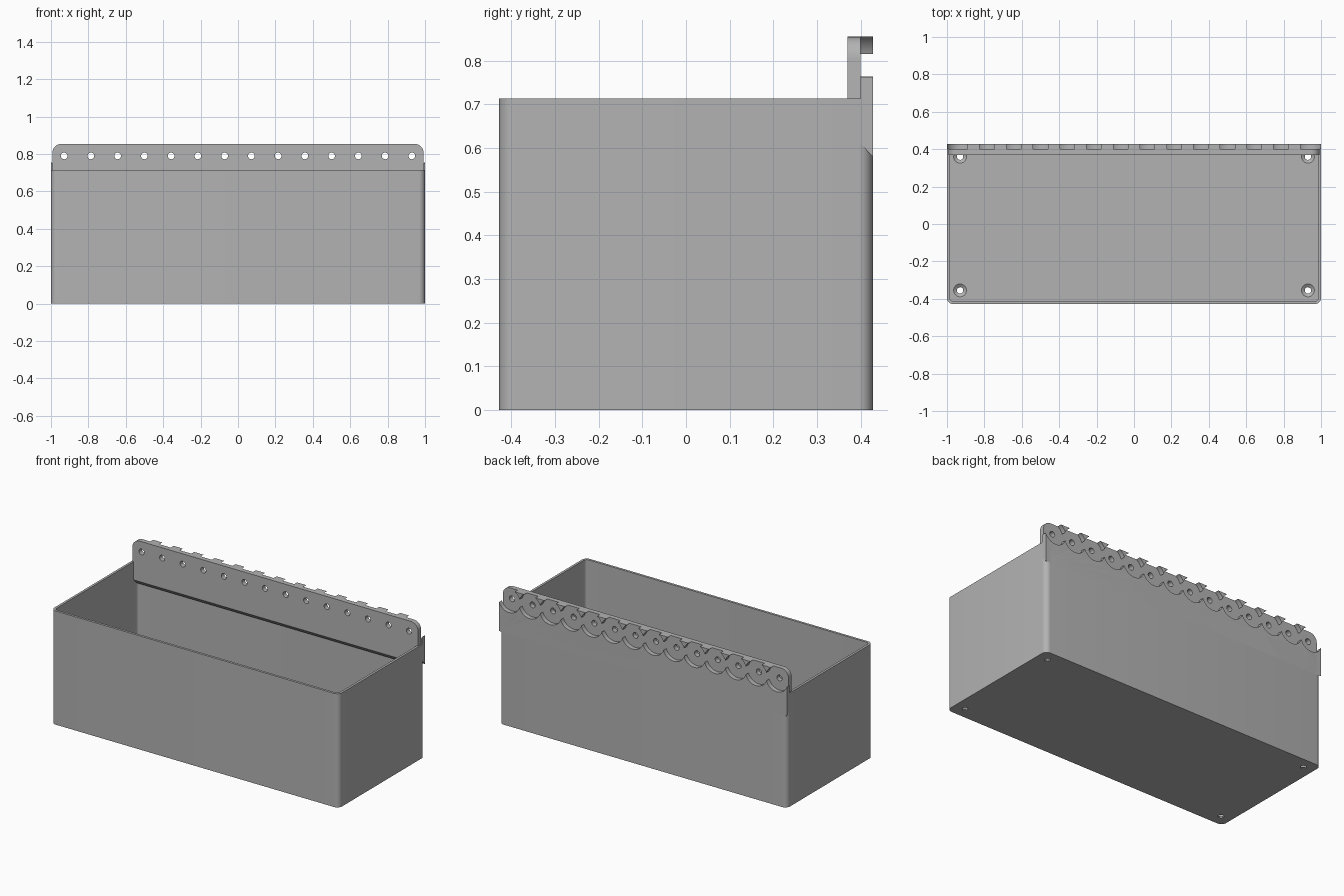
import bpy, bmesh
from math import sin, cos, pi, radians, asin, acos
from mathutils import Matrix, Vector

if "Cube" in bpy.data.objects:
    bpy.data.objects.remove(bpy.data.objects["Cube"], do_unlink=True)

grey = bpy.data.materials.new("plain grey")
grey.diffuse_color = (0.45, 0.45, 0.45, 1)
grey.use_nodes = True
grey.node_tree.nodes["Principled BSDF"].inputs["Base Color"].default_value = (0.45, 0.45, 0.45, 1)

HALF_Y, RIM, TOP = 0.428, 0.714, 0.855
WALL, FLOOR = 0.015, 0.02
PLATE_FRONT, PLATE_BACK = 0.37, 0.40
PITCH, HOLE_Z, SCALLOP = 0.143, 0.79, 0.076
HOLES = [(i - 6.5) * PITCH for i in range(14)]


def finish(bm, name):
    bmesh.ops.recalc_face_normals(bm, faces=bm.faces[:])
    mesh = bpy.data.meshes.new(name)
    bm.to_mesh(mesh)
    bm.free()
    mesh.materials.append(grey)
    obj = bpy.data.objects.new(name, mesh)
    bpy.context.collection.objects.link(obj)
    return obj


def arc(cx, cy, r, start, end, n=8):
    return [(cx + r * cos(start + (end - start) * i / n),
             cy + r * sin(start + (end - start) * i / n)) for i in range(n + 1)]


def add_prism(bm, outline, place, a, b):
    """Extrude a 2D outline between depths a and b."""
    rings = [[bm.verts.new(place(u, v, d)) for u, v in outline] for d in (a, b)]
    bm.faces.new(rings[0])
    bm.faces.new(rings[1])
    n = len(outline)
    for i in range(n):
        j = (i + 1) % n
        bm.faces.new((rings[0][i], rings[0][j], rings[1][j], rings[1][i]))


def upward(u, v, d):
    return Vector((u, v, d))


def backward(u, v, d):
    return Vector((u, d, v))


def rounded_rect(hx, hy, r):
    pts = []
    for k, (sx, sy) in enumerate(((1, 1), (-1, 1), (-1, -1), (1, -1))):
        pts += arc(sx * (hx - r), sy * (hy - r), r, k * pi / 2, (k + 1) * pi / 2)
    return pts


def add_cone(bm, matrix, r1, r2, depth):
    bmesh.ops.create_cone(bm, cap_ends=True, segments=24, radius1=r1,
                          radius2=r2, depth=depth, matrix=matrix)


def cut(obj, cutter):
    cutter.hide_render = True
    mod = obj.modifiers.new("cut", 'BOOLEAN')
    mod.operation, mod.solver, mod.object = 'DIFFERENCE', 'EXACT', cutter
    bpy.context.view_layer.objects.active = obj
    bpy.ops.object.modifier_apply(modifier=mod.name)
    bpy.data.objects.remove(cutter, do_unlink=True)


def smooth(obj):
    bpy.ops.object.select_all(action='DESELECT')
    obj.select_set(True)
    bpy.context.view_layer.objects.active = obj
    bpy.ops.object.shade_smooth_by_angle(angle=radians(30))


# Open bin with rounded vertical corners
bm = bmesh.new()
add_prism(bm, rounded_rect(1, HALF_Y, 0.033), upward, 0, RIM)
body = finish(bm, "bin_body")
bm = bmesh.new()
add_prism(bm, rounded_rect(1 - WALL, HALF_Y - WALL, 0.02), upward, FLOOR, 1)
cut(body, finish(bm, "cavity_cutter"))

# Countersunk holes in the floor corners
for name, r1, r2, z, depth in (("countersink_cutter", 0.015, 0.036, 0.0135, 0.015),
                               ("drill_cutter", 0.017, 0.017, 0, 0.1)):
    bm = bmesh.new()
    for x in (-0.93, 0.93):
        for y in (-0.355, 0.36):
            add_cone(bm, Matrix.Translation((x, y, z)), r1, r2, depth)
    cut(body, finish(bm, name))
smooth(body)

# Mounting plate with rounded top corners and a sloped underside
hx, r = 0.993, 0.05
outline = [(-hx, 0.6), (hx, 0.6)]
outline += arc(hx - r, TOP - r, r, 0, pi / 2) + arc(r - hx, TOP - r, r, pi / 2, pi)
bm = bmesh.new()
add_prism(bm, outline, backward, PLATE_FRONT, PLATE_BACK)
for v in bm.verts:
    if v.co.z < 0.61 and v.co.y > 0.39:
        v.co.z -= 0.03
plate = finish(bm, "mounting_plate")
bm = bmesh.new()
turn = Matrix.Rotation(pi / 2, 4, 'X')
for x in HOLES:
    add_cone(bm, Matrix.Translation((x, 0.385, HOLE_Z)) @ turn, 0.018, 0.018, 0.1)
cut(plate, finish(bm, "screw_hole_cutter"))
smooth(plate)

# Scalloped strip below the screw holes, square ended above a sloped underside
cusp = acos(PITCH / 2 / SCALLOP)
edge = acos((1 - HOLES[-1]) / SCALLOP)
outline = [(1, 0.61), (-1, 0.61)]
for x in HOLES:
    start = pi + (edge if x == HOLES[0] else cusp)
    end = 2 * pi - (edge if x == HOLES[-1] else cusp)
    points = arc(x, HOLE_Z, SCALLOP, start, end, 16)
    outline += points if x == HOLES[0] else points[1:]
bm = bmesh.new()
add_prism(bm, outline, backward, PLATE_BACK, HALF_Y)
for v in bm.verts:
    if v.co.z < 0.62 and v.co.y > 0.41:
        v.co.z -= 0.03
smooth(finish(bm, "scalloped_strip"))

# Pointed teeth hanging from the top edge between neighbouring holes
rise = asin((TOP - HOLE_Z) / SCALLOP)
bm = bmesh.new()
for left, right in zip(HOLES, HOLES[1:]):
    outline = arc(left, HOLE_Z, SCALLOP, rise, cusp)
    outline += arc(right, HOLE_Z, SCALLOP, pi - cusp, pi - rise)[1:]
    add_prism(bm, outline, backward, PLATE_BACK, HALF_Y)
smooth(finish(bm, "top_teeth"))
